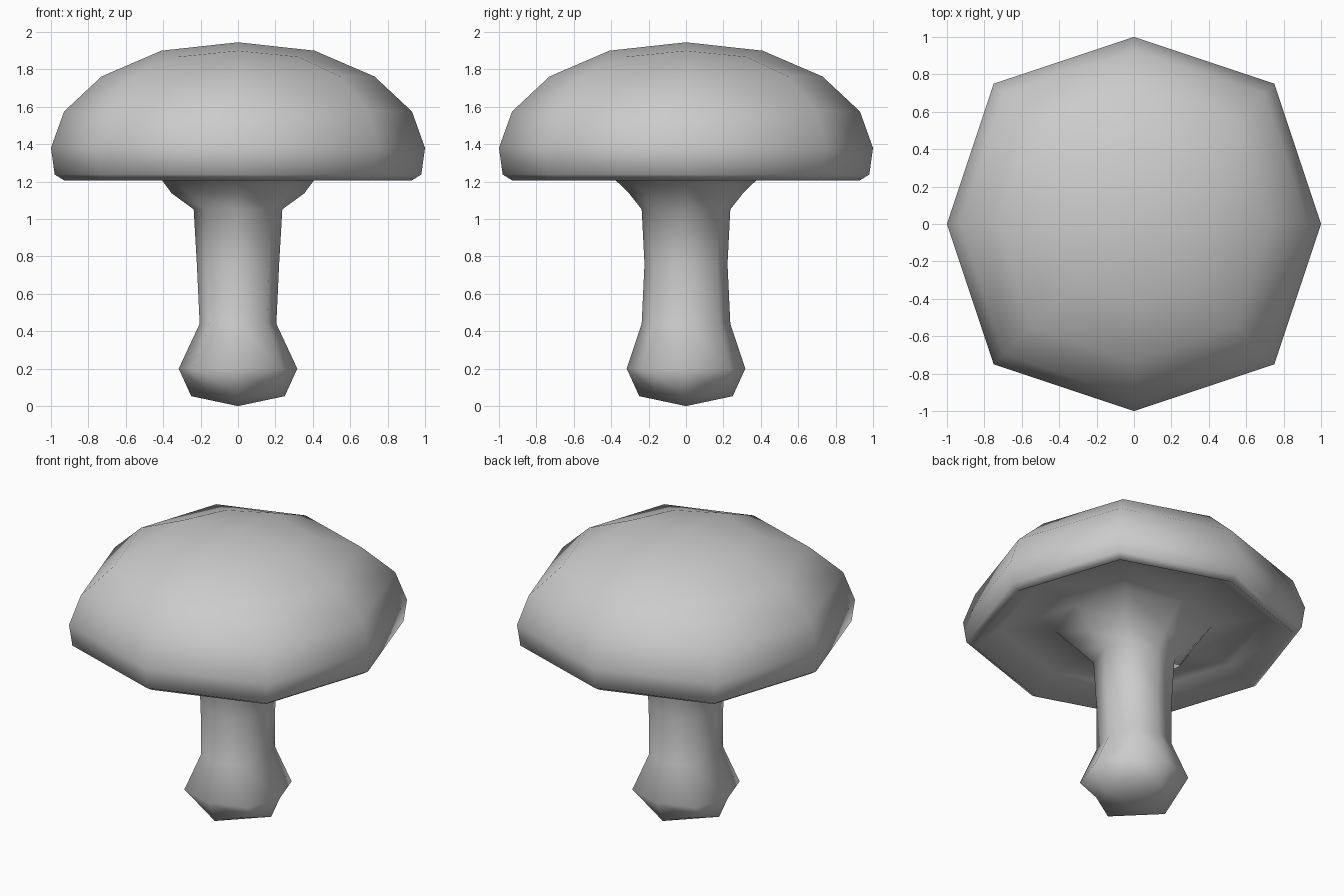
import bpy, bmesh

if "Cube" in bpy.data.objects:
    bpy.data.objects.remove(bpy.data.objects["Cube"])

# eight-sided rings: points on the axes plus diagonal corners
DIRS = [(1, 0), (1, 1), (0, 1), (-1, 1), (-1, 0), (-1, -1), (0, -1), (1, -1)]


def ring_body(name, rings, top_z, bottom_z):
    """rings, top to bottom: (x radius, y radius, z, diagonal factor, diagonal z offset)"""
    bm = bmesh.new()
    loops = []
    for rx, ry, z, k, dz in rings:
        loop = []
        for dx, dy in DIRS:
            diag = dx * dy != 0
            f = k if diag else 1
            loop.append(bm.verts.new((rx * dx * f, ry * dy * f, z + (dz if diag else 0))))
        loops.append(loop)
    for a, b in zip(loops, loops[1:]):
        for i in range(8):
            j = (i + 1) % 8
            bm.faces.new((a[i], b[i], b[j], a[j]))
    # closing poles, each of four quads
    for end, z, step in ((loops[0], top_z, 1), (loops[-1], bottom_z, -1)):
        pole = bm.verts.new((0, 0, z))
        for i in range(0, 8, 2):
            bm.faces.new([pole, end[i], end[i + 1], end[(i + 2) % 8]][::step])
    mesh = bpy.data.meshes.new(name)
    bm.to_mesh(mesh)
    bm.free()
    for p in mesh.polygons:
        p.use_smooth = True
    ob = bpy.data.objects.new(name, mesh)
    bpy.context.collection.objects.link(ob)
    return ob


# domed cap with rolled rim and hollow underside
cap = [
    (0.41, 0.41, 1.90, 0.79, -0.033),
    (0.73, 0.73, 1.762, 0.75, 0),
    (0.93, 0.93, 1.575, 0.75, 0),
    (1.00, 1.00, 1.38, 0.75, 0),
    (0.98, 0.98, 1.238, 0.75, 0),
    (0.93, 0.93, 1.207, 0.75, 0),
    (0.78, 0.78, 1.32, 0.75, 0),
]

# stem with flared neck and bulbous foot
stem = [
    (0.46, 0.45, 1.28, 0.75, 0),
    (0.355, 0.305, 1.138, 0.75, 0),
    (0.237, 0.237, 1.052, 0.75, 0),
    (0.22, 0.222, 0.76, 0.75, 0),
    (0.205, 0.237, 0.44, 0.75, 0),
    (0.317, 0.317, 0.20, 0.75, 0),
    (0.25, 0.25, 0.053, 0.66, 0.035),
]

ring_body("mushroom", cap + stem, 1.945, 0.0)
